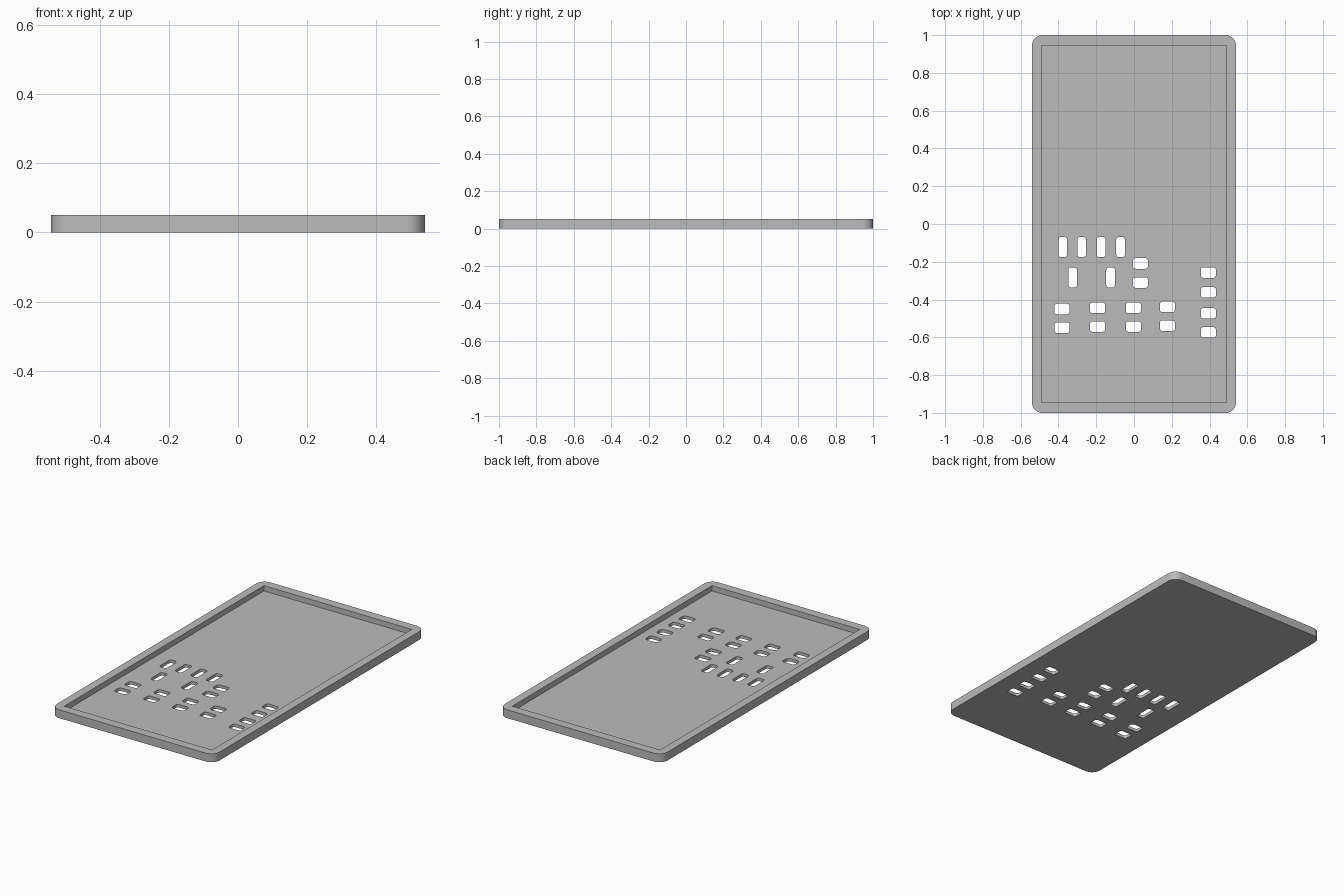
import bpy, bmesh
from math import cos, sin, pi, radians

cube = bpy.data.objects.get("Cube")
if cube:
    bpy.data.objects.remove(cube, do_unlink=True)

WIDTH, LENGTH, HEIGHT, FLOOR = 1.08, 2.0, 0.05, 0.018

grey = bpy.data.materials.new("plain grey")
grey.use_nodes = True
colour = (0.5, 0.5, 0.5, 1)
grey.diffuse_color = colour
grey.node_tree.nodes["Principled BSDF"].inputs["Base Color"].default_value = colour


def add_prism(bm, x, y, w, h, z0, z1, r=0, steps=6):
    """Extrude a rectangle, with rounded corners if r is given."""
    outline = []
    for i, (sx, sy) in enumerate([(1, 1), (-1, 1), (-1, -1), (1, -1)]):
        cx, cy = x + sx * (w / 2 - r), y + sy * (h / 2 - r)
        for k in range(steps + 1 if r else 1):
            a = (i + k / steps) * pi / 2
            outline.append(bm.verts.new((cx + r * cos(a), cy + r * sin(a), z0)))
    base = bm.faces.new(outline)
    top = bmesh.ops.extrude_face_region(bm, geom=[base], use_keep_orig=True)
    for v in top["geom"]:
        if isinstance(v, bmesh.types.BMVert):
            v.co.z = z1


def make_object(name, bm):
    bmesh.ops.recalc_face_normals(bm, faces=bm.faces)
    mesh = bpy.data.meshes.new(name)
    bm.to_mesh(mesh)
    bm.free()
    mesh.materials.append(grey)
    obj = bpy.data.objects.new(name, mesh)
    bpy.context.collection.objects.link(obj)
    return obj


# Tray block with rounded corners
bm = bmesh.new()
add_prism(bm, 0, 0, WIDTH, LENGTH, 0, HEIGHT, r=0.055, steps=10)
tray = make_object("tray", bm)

# Recess that leaves the raised rim
bm = bmesh.new()
add_prism(bm, 0, 0, 0.98, 1.892, FLOOR, HEIGHT + 0.1)
recess = make_object("recess_cutter", bm)

# Upright slots, then wide slots in pairs and a right-hand column
upright = [(x, -0.122) for x in (-0.378, -0.277, -0.174, -0.071)]
upright += [(x, -0.283) for x in (-0.325, -0.124)]
wide = [(0.034, -0.209), (0.034, -0.31)]
wide += [(0.394, y) for y in (-0.257, -0.362, -0.473, -0.574)]
for x, y in [(-0.381, -0.45), (-0.193, -0.444), (-0.003, -0.444), (0.177, -0.439)]:
    wide += [(x, y), (x, y - 0.099)]

bm = bmesh.new()
for x, y in upright:
    add_prism(bm, x, y, 0.046, 0.106, -0.1, 0.2, r=0.014)
for x, y in wide:
    add_prism(bm, x, y, 0.08, 0.056, -0.1, 0.2, r=0.014)
slots = make_object("slot_cutter", bm)

# Cut the recess and slots, then drop the cutters
bpy.ops.object.select_all(action="DESELECT")
bpy.context.view_layer.objects.active = tray
tray.select_set(True)
for cutter in (recess, slots):
    cutter.hide_render = True
    mod = tray.modifiers.new(cutter.name, "BOOLEAN")
    mod.operation = "DIFFERENCE"
    mod.solver = "EXACT"
    mod.object = cutter
    bpy.ops.object.modifier_apply(modifier=mod.name)
    bpy.data.objects.remove(cutter, do_unlink=True)

bpy.ops.object.shade_smooth_by_angle(angle=radians(30))
